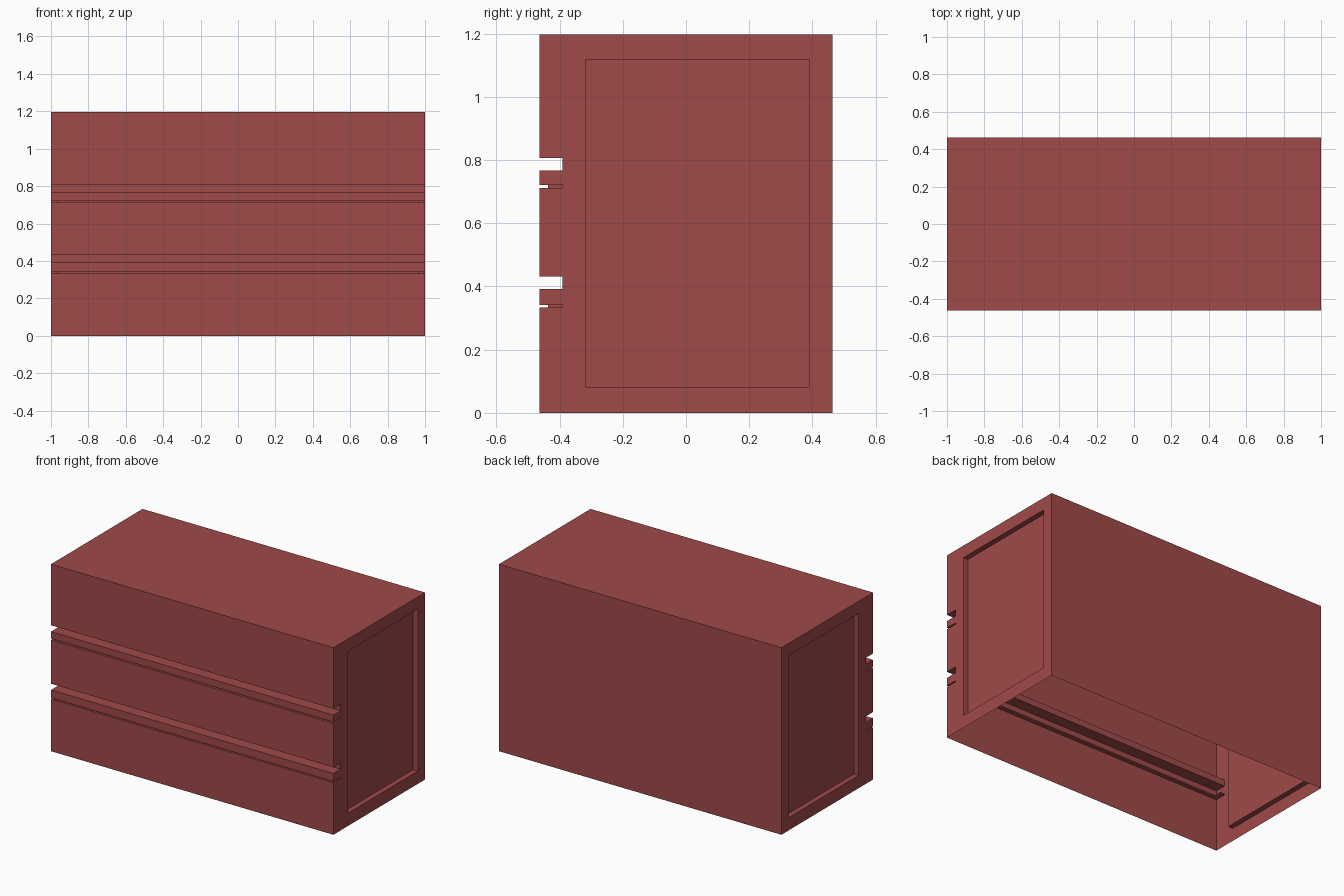
import bpy
import bmesh
from mathutils import Vector

if "Cube" in bpy.data.objects:
    bpy.data.objects.remove(bpy.data.objects["Cube"])


def box(name, lo, hi):
    bm = bmesh.new()
    bmesh.ops.create_cube(bm, size=1)
    lo, hi = Vector(lo), Vector(hi)
    for v in bm.verts:
        v.co = Vector([(a + b) / 2 + c * (b - a) for a, b, c in zip(lo, hi, v.co)])
    mesh = bpy.data.meshes.new(name)
    bm.to_mesh(mesh)
    bm.free()
    ob = bpy.data.objects.new(name, mesh)
    bpy.context.collection.objects.link(ob)
    return ob


HX, HY, H = 1.0, 0.463, 1.197   # half width, half depth, height
RECESS = 0.033                  # side panel depth
OUT = 0.1                       # cutter overshoot
GROOVE_Y = -0.39                # back of the finger grooves

cabinet = box("cabinet_body", (-HX, -HY, 0), (HX, HY, H))
cutters = []

# finger grooves between drawers
for z0, z1 in ((0.392, 0.432), (0.766, 0.806)):
    cutters.append(box("finger_groove", (-HX - OUT, -HY - OUT, z0), (HX + OUT, GROOVE_Y, z1)))

# thin drawer gaps, deeper where they pass the side panels
for z0, z1 in ((0.333, 0.341), (0.712, 0.721)):
    cutters.append(box("drawer_gap", (-HX - OUT, -HY - OUT, z0), (HX + OUT, -0.437, z1)))
    for s in (-1, 1):
        xs = sorted((s * (HX - RECESS), s * (HX + OUT)))
        cutters.append(box("gap_end", (xs[0], -HY - OUT, z0), (xs[1], GROOVE_Y, z1)))

# recessed side panels
for s in (-1, 1):
    xs = sorted((s * (HX - RECESS), s * (HX + OUT)))
    cutters.append(box("side_recess", (xs[0], -0.318, 0.082), (xs[1], 0.39, 1.118)))

for c in cutters:
    c.hide_render = True
    mod = cabinet.modifiers.new(c.name, 'BOOLEAN')
    mod.operation = 'DIFFERENCE'
    mod.solver = 'EXACT'
    mod.object = c

# bake the cuts, then open the underside
dg = bpy.context.evaluated_depsgraph_get()
cut_mesh = bpy.data.meshes.new_from_object(cabinet.evaluated_get(dg))
cabinet.modifiers.clear()
cabinet.data = cut_mesh
for c in cutters:
    bpy.data.objects.remove(c)

bm = bmesh.new()
bm.from_mesh(cut_mesh)
under = [f for f in bm.faces if all(abs(v.co.z) < 1e-4 for v in f.verts)]
bmesh.ops.delete(bm, geom=under, context='FACES')
bm.to_mesh(cut_mesh)
bm.free()

# red lacquer
mat = bpy.data.materials.new("red_lacquer")
mat.diffuse_color = (0.35, 0.067, 0.067, 1)
mat.use_nodes = True
mat.node_tree.nodes["Principled BSDF"].inputs["Base Color"].default_value = mat.diffuse_color
cut_mesh.materials.clear()
cut_mesh.materials.append(mat)
